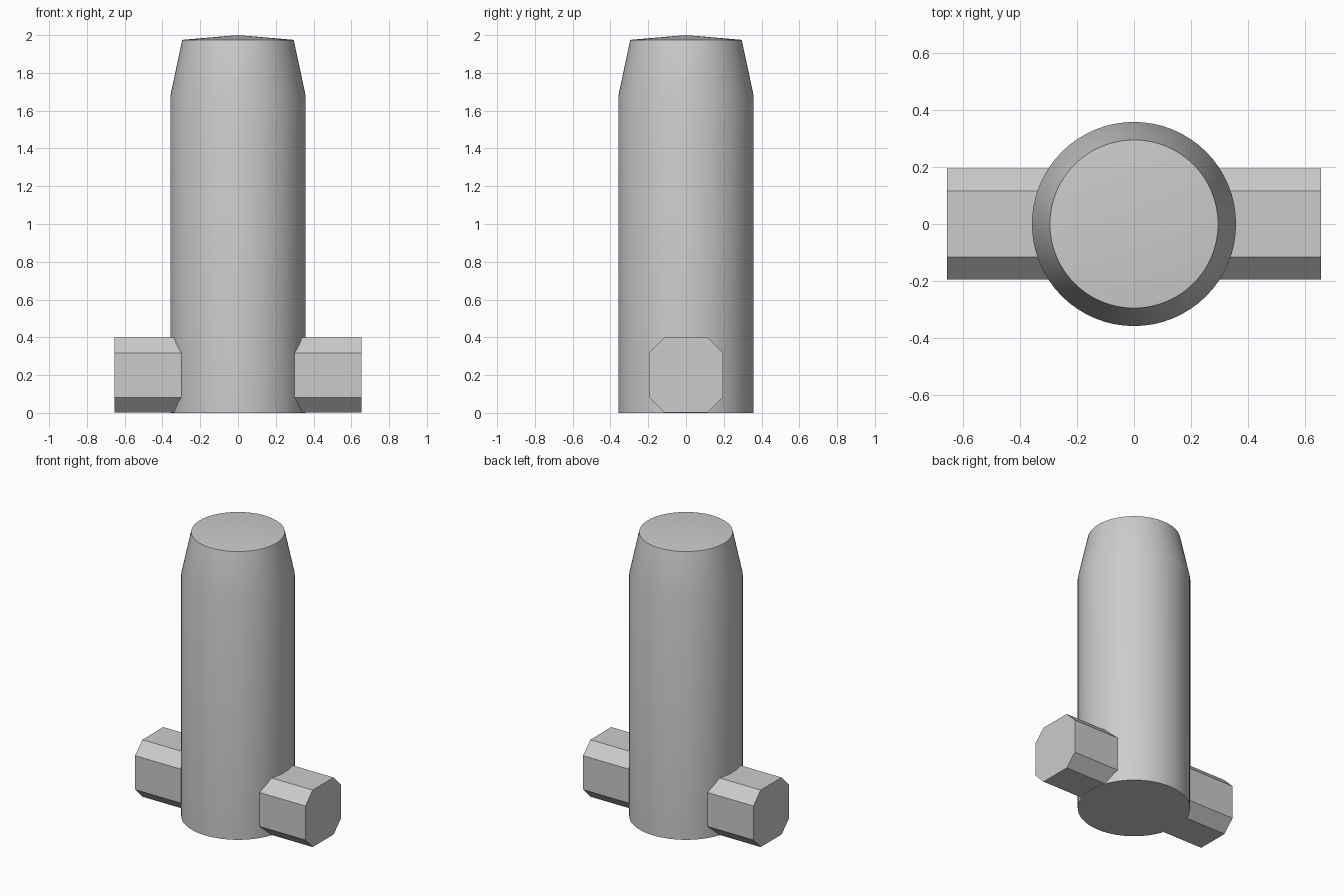
import bpy, bmesh, math
from mathutils import Matrix, Vector

cube = bpy.data.objects.get("Cube")
if cube:
    bpy.data.objects.remove(cube, do_unlink=True)

# Single grey material
grey = bpy.data.materials.new("plain grey")
grey.use_nodes = True
colour = (0.6, 0.6, 0.6, 1)
grey.diffuse_color = colour
grey.node_tree.nodes["Principled BSDF"].inputs["Base Color"].default_value = colour


def make_object(name, bm, angle):
    bmesh.ops.recalc_face_normals(bm, faces=bm.faces)
    mesh = bpy.data.meshes.new(name)
    bm.to_mesh(mesh)
    bm.free()
    mesh.materials.append(grey)
    obj = bpy.data.objects.new(name, mesh)
    bpy.context.collection.objects.link(obj)
    bpy.ops.object.select_all(action="DESELECT")
    obj.select_set(True)
    bpy.context.view_layer.objects.active = obj
    bpy.ops.object.shade_smooth_by_angle(angle=math.radians(angle))
    return obj


# Post: lathed shaft with a tapered shoulder and a shallow cone cap
profile = [(0, 0), (0.358, 0), (0.358, 1.68), (0.295, 1.975), (0, 2)]
bm = bmesh.new()
points = [bm.verts.new((r, 0, z)) for r, z in profile]
edges = [bm.edges.new(pair) for pair in zip(points, points[1:])]
bmesh.ops.spin(bm, geom=points + edges, cent=(0, 0, 0), axis=(0, 0, 1),
               angle=math.tau, steps=64)
bmesh.ops.remove_doubles(bm, verts=bm.verts, dist=0.0001)
make_object("post", bm, 30)

# Crossbar: box through the foot, chamfered along its length
bm = bmesh.new()
bmesh.ops.create_cube(bm, size=1, matrix=Matrix.Translation((0, 0, 0.2))
                      @ Matrix.Diagonal((1.31, 0.39, 0.396, 1)))
long_edges = [e for e in bm.edges
              if abs((e.verts[0].co - e.verts[1].co).normalized().x) > 0.9]
bmesh.ops.bevel(bm, geom=long_edges, offset=0.08, segments=1, affect="EDGES")
make_object("crossbar", bm, 30)
